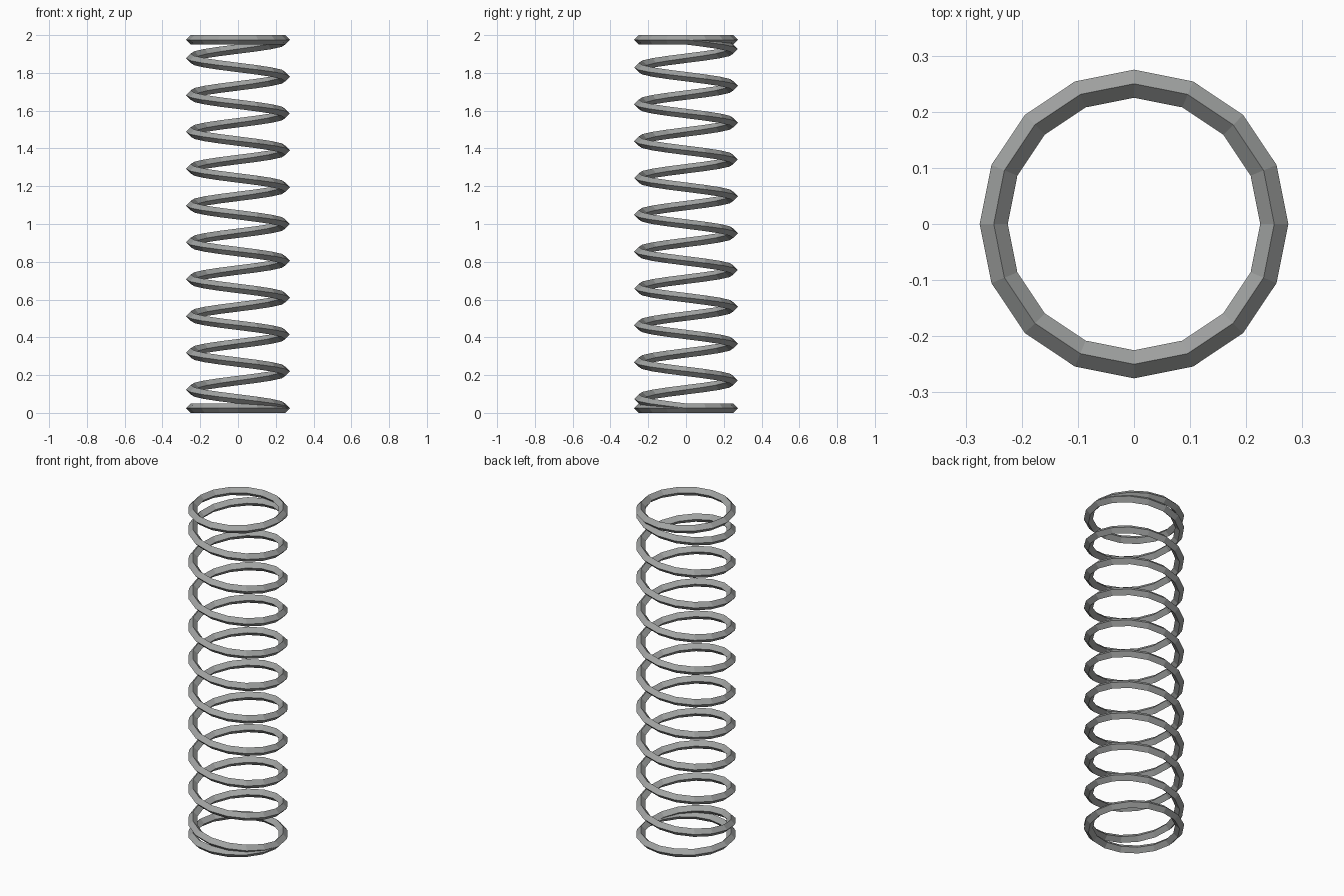
import bpy
import bmesh
from math import cos, sin, tau

cube = bpy.data.objects.get("Cube")
if cube:
    bpy.data.objects.remove(cube, do_unlink=True)

SIDES = 16        # segments per turn
TURNS = 10        # rising turns between the two flat end coils
RADIUS = 0.25     # centre line of the wire
WIRE = 0.025      # half width of the diamond section
HEIGHT = 2.0

# Steel colour
steel = bpy.data.materials.new("steel_grey")
steel.use_nodes = True
colour = (0.36, 0.37, 0.365, 1)
steel.diffuse_color = colour
steel.node_tree.nodes["Principled BSDF"].inputs["Base Color"].default_value = colour


def section(bm, step):
    """Diamond section of the wire, winding clockwise seen from above."""
    angle = -tau * step / SIDES
    rise = min(max(step / SIDES - 1, 0), TURNS) / TURNS
    z = WIRE + rise * (HEIGHT - 2 * WIRE)
    ring = []
    for k in range(4):
        r = RADIUS + WIRE * cos(k * tau / 4)
        ring.append(bm.verts.new((r * cos(angle), r * sin(angle),
                                  z + WIRE * sin(k * tau / 4))))
    return ring


# Coil: flat turn, rising turns, flat turn
bm = bmesh.new()
rings = [section(bm, s) for s in range((TURNS + 2) * SIDES + 1)]
for a, b in zip(rings, rings[1:]):
    for k in range(4):
        n = (k + 1) % 4
        bm.faces.new((a[k], a[n], b[n], b[k]))

# Cut wire ends
bm.faces.new(rings[0])
bm.faces.new(rings[-1])
bmesh.ops.recalc_face_normals(bm, faces=bm.faces)

mesh = bpy.data.meshes.new("coil_spring")
bm.to_mesh(mesh)
bm.free()
mesh.materials.append(steel)
spring = bpy.data.objects.new("coil_spring", mesh)
bpy.context.collection.objects.link(spring)
